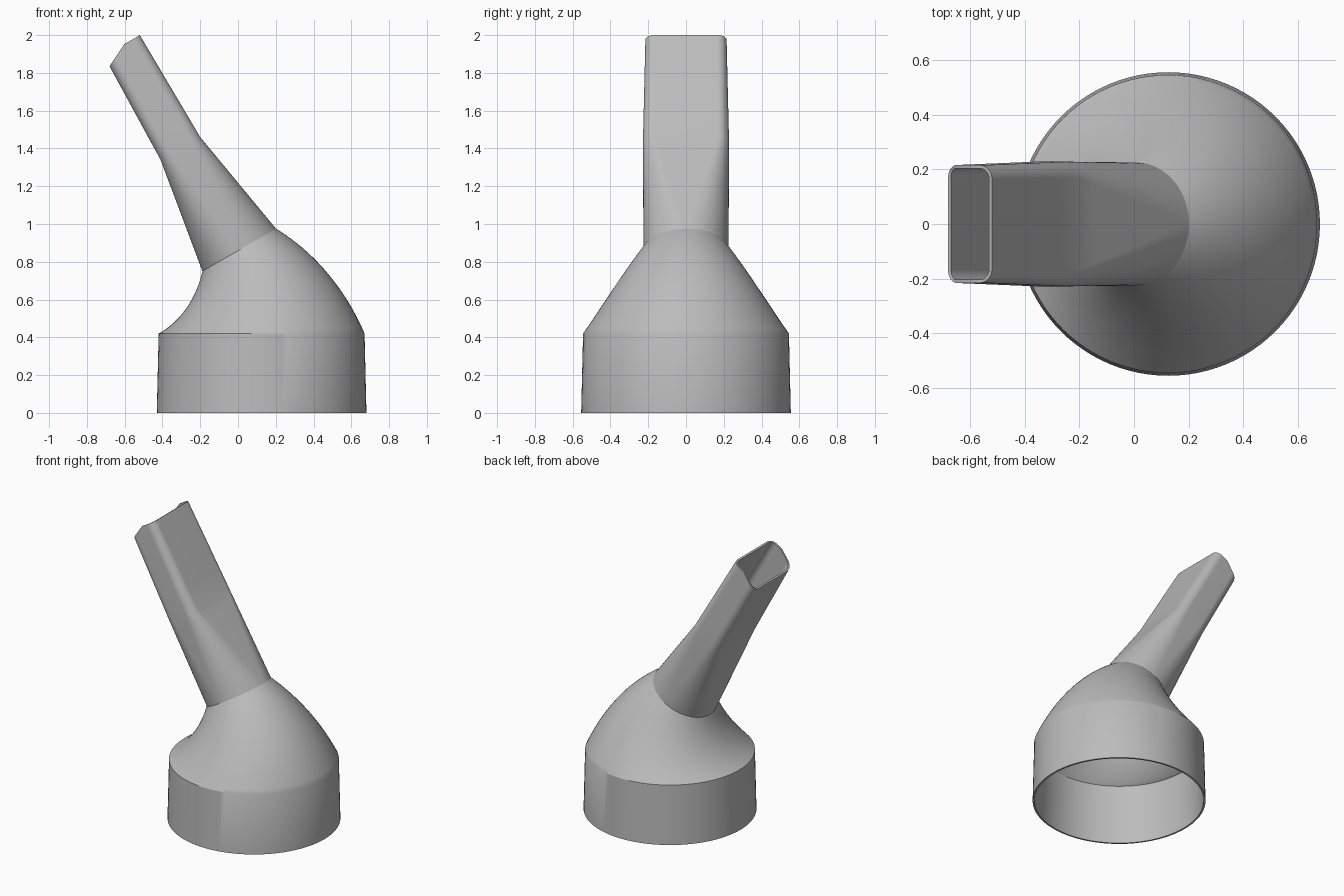
import bpy
import bmesh
from math import sin, cos, pi, radians
from mathutils import Vector

if "Cube" in bpy.data.objects:
    bpy.data.objects.remove(bpy.data.objects["Cube"], do_unlink=True)

QUARTER = 24             # steps in each corner arc
WALL = 0.012
TILT = radians(30)       # lean of the spout
PIVOT = Vector((-0.76, 0, 0.42))
BEND = 0.885             # bend radius of the dome

grey = bpy.data.materials.new("plain_grey")
grey.use_nodes = True
colour = (0.5, 0.5, 0.5, 1)
grey.diffuse_color = colour
grey.node_tree.nodes["Principled BSDF"].inputs["Base Color"].default_value = colour


def ring(centre, tilt, half_u, half_v, corner):
    """Rounded rectangle made of four corner arcs; a circle when all sizes match."""
    u = Vector((cos(tilt), 0, sin(tilt)))
    v = Vector((0, 1, 0))
    points = []
    for q, (su, sv) in enumerate(((1, 1), (-1, 1), (-1, -1), (1, -1))):
        for i in range(QUARTER + 1):
            a = (q + i / QUARTER) * pi / 2
            points.append(Vector(centre)
                          + u * (su * (half_u - corner) + corner * cos(a))
                          + v * (sv * (half_v - corner) + corner * sin(a)))
    return points


def blend(a, b, steps):
    """Rings in a straight line from a towards b, leaving b out."""
    return [[p.lerp(q, k / steps) for p, q in zip(a, b)] for k in range(steps)]


def shell(name, rings, cut=None):
    """Loft the rings, trim with an optional plane, and give the skin a wall."""
    bm = bmesh.new()
    loops = [[bm.verts.new(p) for p in r] for r in rings]
    n = len(loops[0])
    for low, high in zip(loops, loops[1:]):
        for i in range(n):
            j = (i + 1) % n
            bm.faces.new((low[i], low[j], high[j], high[i]))
    bmesh.ops.remove_doubles(bm, verts=bm.verts, dist=0.0001)
    if cut:
        bmesh.ops.bisect_plane(bm, geom=bm.verts[:] + bm.edges[:] + bm.faces[:],
                               plane_co=cut[0], plane_no=cut[1], clear_outer=True)
    mesh = bpy.data.meshes.new(name)
    bm.to_mesh(mesh)
    bm.free()
    mesh.materials.append(grey)
    obj = bpy.data.objects.new(name, mesh)
    bpy.context.collection.objects.link(obj)
    bpy.ops.object.select_all(action='DESELECT')
    obj.select_set(True)
    bpy.context.view_layer.objects.active = obj
    wall = obj.modifiers.new("wall", 'SOLIDIFY')
    wall.thickness = WALL
    wall.offset = -1
    bpy.ops.object.modifier_apply(modifier=wall.name)
    bpy.ops.object.shade_smooth_by_angle(angle=radians(30))
    return obj


# Body: slightly tapered collar, then a dome that bends and narrows
body = [ring((0.125, 0, 0), 0, 0.555, 0.555, 0.555)]
STEPS = 24
for k in range(STEPS + 1):
    t = k / STEPS
    a = TILT * t
    r = 0.545 + (0.225 - 0.545) * t
    body.append(ring(PIVOT + BEND * Vector((cos(a), 0, sin(a))), a, r, r, r))
shell("collar_and_dome", body)

# Spout: round at the dome, flattening to a rounded slot with a bevelled mouth
neck = body[-1]
middle = ring((-0.305, 0, 1.40), TILT, 0.121, 0.228, 0.06)
mouth = ring((-0.615, 0, 1.945), TILT, 0.11, 0.215, 0.05)
spout = blend(neck, middle, 8) + blend(middle, mouth, 4) + [mouth]
shell("spout", spout, cut=(Vector((-0.6, 0, 1.955)), Vector((-0.83, 0, 0.555))))
